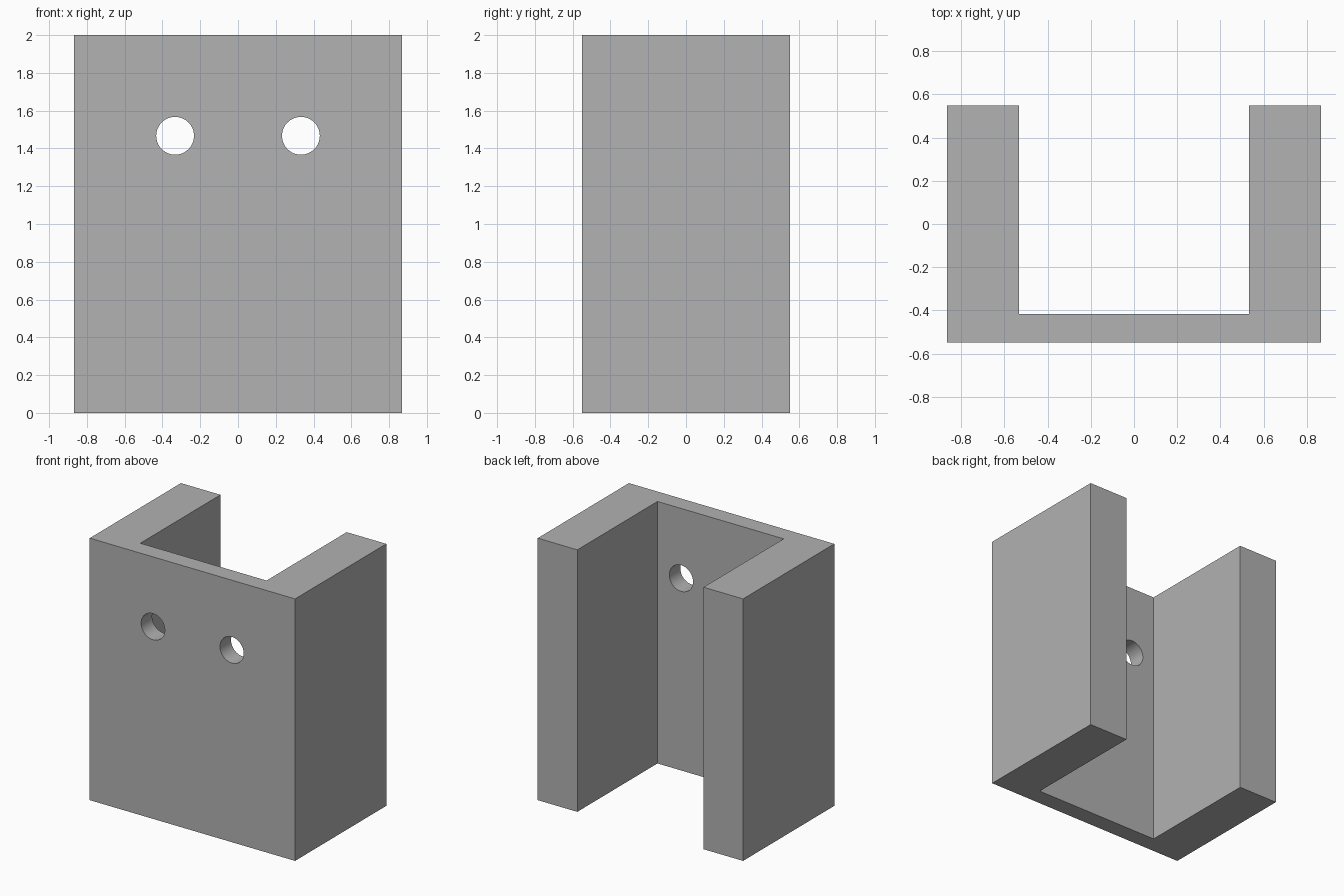
import bpy
import bmesh
import math

old = bpy.data.objects.get("Cube")
if old:
    bpy.data.objects.remove(old, do_unlink=True)

HEIGHT = 2.0
HALF_W, HALF_D = 0.867, 0.55    # outer half width and depth
INNER_X, INNER_Y = 0.533, -0.417  # channel side and floor
HOLE_X, HOLE_Z, HOLE_R = 0.333, 1.467, 0.1

grey = bpy.data.materials.new("plain grey")
grey.use_nodes = True
colour = (0.445, 0.445, 0.445, 1.0)
grey.diffuse_color = colour
grey.node_tree.nodes["Principled BSDF"].inputs["Base Color"].default_value = colour

# U-shaped channel: mirrored half profile, extruded upwards
half = [(HALF_W, -HALF_D), (HALF_W, HALF_D), (INNER_X, HALF_D), (INNER_X, INNER_Y)]
profile = half + [(-x, y) for x, y in reversed(half)]
bm = bmesh.new()
base = bm.faces.new([bm.verts.new((x, y, 0)) for x, y in profile])
top = bmesh.ops.extrude_face_region(bm, geom=[base])["geom"]
bmesh.ops.translate(bm, vec=(0, 0, HEIGHT),
                    verts=[v for v in top if isinstance(v, bmesh.types.BMVert)])
bmesh.ops.recalc_face_normals(bm, faces=bm.faces)
mesh = bpy.data.meshes.new("channel_bracket")
bm.to_mesh(mesh)
bm.free()
mesh.materials.append(grey)
bracket = bpy.data.objects.new("channel_bracket", mesh)
bpy.context.collection.objects.link(bracket)

# Two round screw holes through the front plate
for side, sign in (("left", 1), ("right", -1)):
    bpy.ops.mesh.primitive_cylinder_add(
        vertices=64, radius=HOLE_R, depth=0.4,
        location=(sign * HOLE_X, (INNER_Y - HALF_D) / 2, HOLE_Z),
        rotation=(math.pi / 2, 0, 0))
    cutter = bpy.context.object
    cutter.name = side + "_hole_cutter"
    cutter.data.materials.append(grey)
    cut = bracket.modifiers.new(side + "_hole", 'BOOLEAN')
    cut.operation = 'DIFFERENCE'
    cut.solver = 'EXACT'
    cut.object = cutter
    bpy.ops.object.select_all(action='DESELECT')
    bracket.select_set(True)
    bpy.context.view_layer.objects.active = bracket
    bpy.ops.object.modifier_apply(modifier=cut.name)
    bpy.data.objects.remove(cutter, do_unlink=True)

# Smooth hole walls, sharp box edges
bpy.ops.object.shade_smooth_by_angle(angle=math.radians(30))
